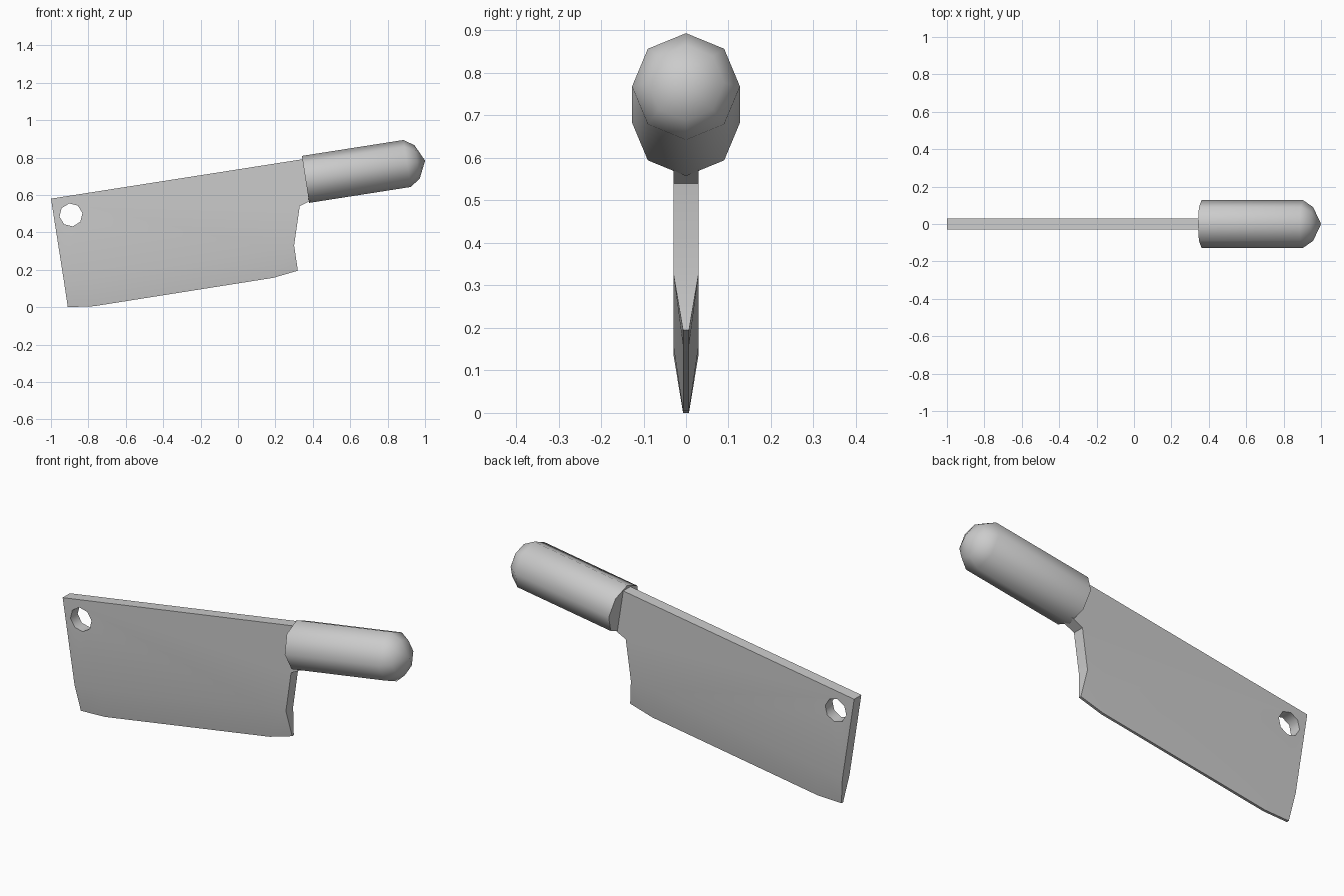
import bpy, bmesh, math
from mathutils import Matrix, Vector

cube = bpy.data.objects.get("Cube")
if cube:
    bpy.data.objects.remove(cube, do_unlink=True)

TILT = math.radians(8.9)
HALF = 0.03      # half thickness of the blade
EDGE = 0.007     # half thickness at the cutting edge

steel = bpy.data.materials.new("light grey")
steel.use_nodes = True
color = (0.6, 0.6, 0.6, 1)
steel.diffuse_color = color
steel.node_tree.nodes["Principled BSDF"].inputs["Base Color"].default_value = color


def make_object(name, bm):
    bmesh.ops.recalc_face_normals(bm, faces=bm.faces)
    mesh = bpy.data.meshes.new(name)
    bm.to_mesh(mesh)
    bm.free()
    mesh.materials.append(steel)
    ob = bpy.data.objects.new(name, mesh)
    bpy.context.collection.objects.link(ob)
    return ob


def activate(ob):
    bpy.ops.object.select_all(action='DESELECT')
    ob.select_set(True)
    bpy.context.view_layer.objects.active = ob


def smooth(ob):
    activate(ob)
    bpy.ops.object.shade_smooth_by_angle(angle=math.radians(50))


# Blade: flat upper outline, then a bevel down to the cutting edge
upper = [(-1, 0.58), (0.36, 0.793), (0.39, 0.57), (0.33, 0.54)]
bevel = [(0.30, 0.33), (0.17, 0.31), (-0.79, 0.16), (-0.931, 0.14)]
edge = [(0.32, 0.195), (0.19, 0.157), (-0.77, 0.005), (-0.91, 0.0)]
bm = bmesh.new()
sides = []
for s in (-1, 1):
    u = [bm.verts.new((x, s * HALF, z)) for x, z in upper]
    b = [bm.verts.new((x, s * HALF, z)) for x, z in bevel]
    e = [bm.verts.new((x, s * EDGE, z)) for x, z in edge]
    bm.faces.new(u + b)
    for i in range(3):
        bm.faces.new((b[i], b[i + 1], e[i + 1], e[i]))
    sides.append(u + b[:1] + e + b[-1:])
front, back = sides
for i in range(len(front)):
    j = (i + 1) % len(front)
    bm.faces.new((front[i], front[j], back[j], back[i]))
blade = make_object("blade", bm)

# Hanging hole through the blade
bm = bmesh.new()
bmesh.ops.create_cone(bm, cap_ends=True, segments=8, radius1=0.062, radius2=0.062, depth=0.3,
                      matrix=Matrix.Translation((-0.893, 0, 0.493))
                      @ Matrix.Rotation(-TILT, 4, 'Y') @ Matrix.Rotation(math.pi / 2, 4, 'X'))
cutter = make_object("hole_cutter", bm)
cutter.hide_render = True
mod = blade.modifiers.new("hole", 'BOOLEAN')
mod.operation = 'DIFFERENCE'
mod.solver = 'EXACT'
mod.object = cutter
activate(blade)
bpy.ops.object.modifier_apply(modifier=mod.name)
bpy.data.objects.remove(cutter, do_unlink=True)
smooth(blade)

# Handle: eight-sided grip with a rounded butt
profile = [(0, 0.127), (0.55, 0.127), (0.604, 0.09)]
place = Matrix.Translation((0.361, 0, 0.683)) @ Matrix.Rotation(-TILT, 4, 'Y')
bm = bmesh.new()
rings = []
for d, r in profile:
    angles = [k * math.pi / 4 for k in range(8)]
    rings.append([bm.verts.new(place @ Vector((d, r * math.sin(a), r * math.cos(a)))) for a in angles])
tip = bm.verts.new(place @ Vector((0.647, 0, 0)))
bm.faces.new(rings[0])
for k in range(8):
    n = (k + 1) % 8
    for p, q in zip(rings, rings[1:]):
        bm.faces.new((p[k], p[n], q[n], q[k]))
    bm.faces.new((rings[-1][k], rings[-1][n], tip))
smooth(make_object("handle", bm))
